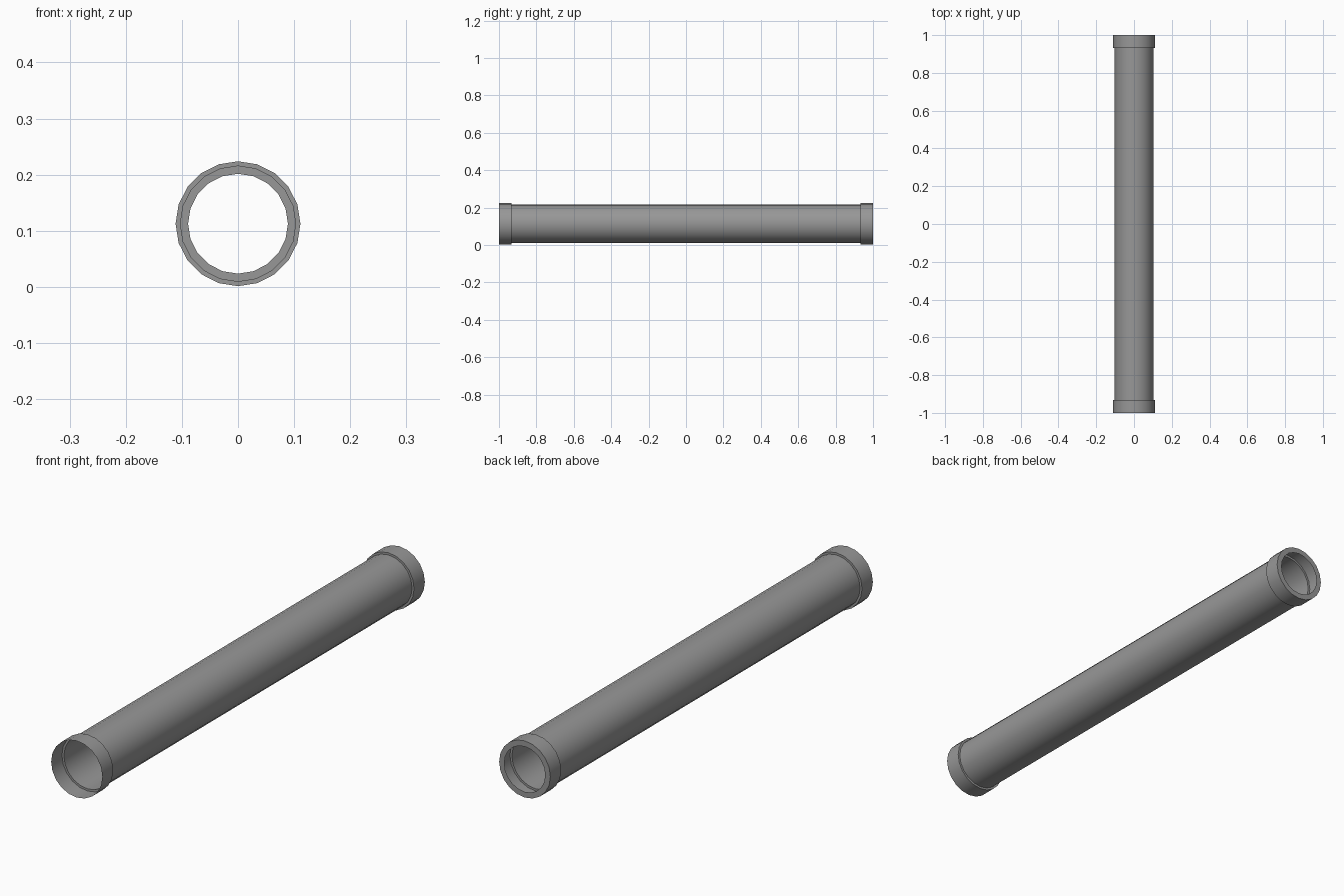
import bpy, bmesh, math

if "Cube" in bpy.data.objects:
    bpy.data.objects.remove(bpy.data.objects["Cube"])

SIDES = 20
CENTRE_Z = 0.1125
R_COLLAR, R_PIPE, R_MOUTH = 0.1113, 0.1028, 0.089
Y_COLLAR = 0.933

# Dark grey pipe colour
dark_grey = bpy.data.materials.new("dark_grey")
dark_grey.diffuse_color = (0.31, 0.31, 0.31, 1)
dark_grey.use_nodes = True
dark_grey.node_tree.nodes["Principled BSDF"].inputs["Base Color"].default_value = dark_grey.diffuse_color


def lathe(name, profile):
    """Spin a (radius, y) profile, listed front to back, around the long axis."""
    bm = bmesh.new()
    rings = []
    for r, y in profile:
        ring = []
        for i in range(SIDES):
            a = 2 * math.pi * i / SIDES
            ring.append(bm.verts.new((r * math.sin(a), y, r * math.cos(a))))
        rings.append(ring)
    for a, b in zip(rings, rings[1:]):
        for i in range(SIDES):
            j = (i + 1) % SIDES
            bm.faces.new((a[i], b[i], b[j], a[j]))
    mesh = bpy.data.meshes.new(name)
    bm.to_mesh(mesh)
    bm.free()
    mesh.materials.append(dark_grey)
    obj = bpy.data.objects.new(name, mesh)
    obj.location.z = CENTRE_Z
    bpy.context.collection.objects.link(obj)
    bpy.ops.object.select_all(action='DESELECT')
    obj.select_set(True)
    bpy.context.view_layer.objects.active = obj
    bpy.ops.object.shade_smooth_by_angle(angle=math.radians(35))
    return obj


# Long thin-walled pipe
lathe("pipe", [(R_PIPE, -Y_COLLAR), (R_PIPE, Y_COLLAR)])

# Front socket: open mouth, shoulder stepping in to the pipe
lathe("front_collar", [(R_COLLAR, -1), (R_COLLAR, -Y_COLLAR), (R_PIPE, -Y_COLLAR)])

# Rear collar: shoulder, wall, and a flat rim closing in to a smaller mouth
lathe("rear_collar", [(R_PIPE, Y_COLLAR), (R_COLLAR, Y_COLLAR), (R_COLLAR, 1), (R_MOUTH, 1)])
